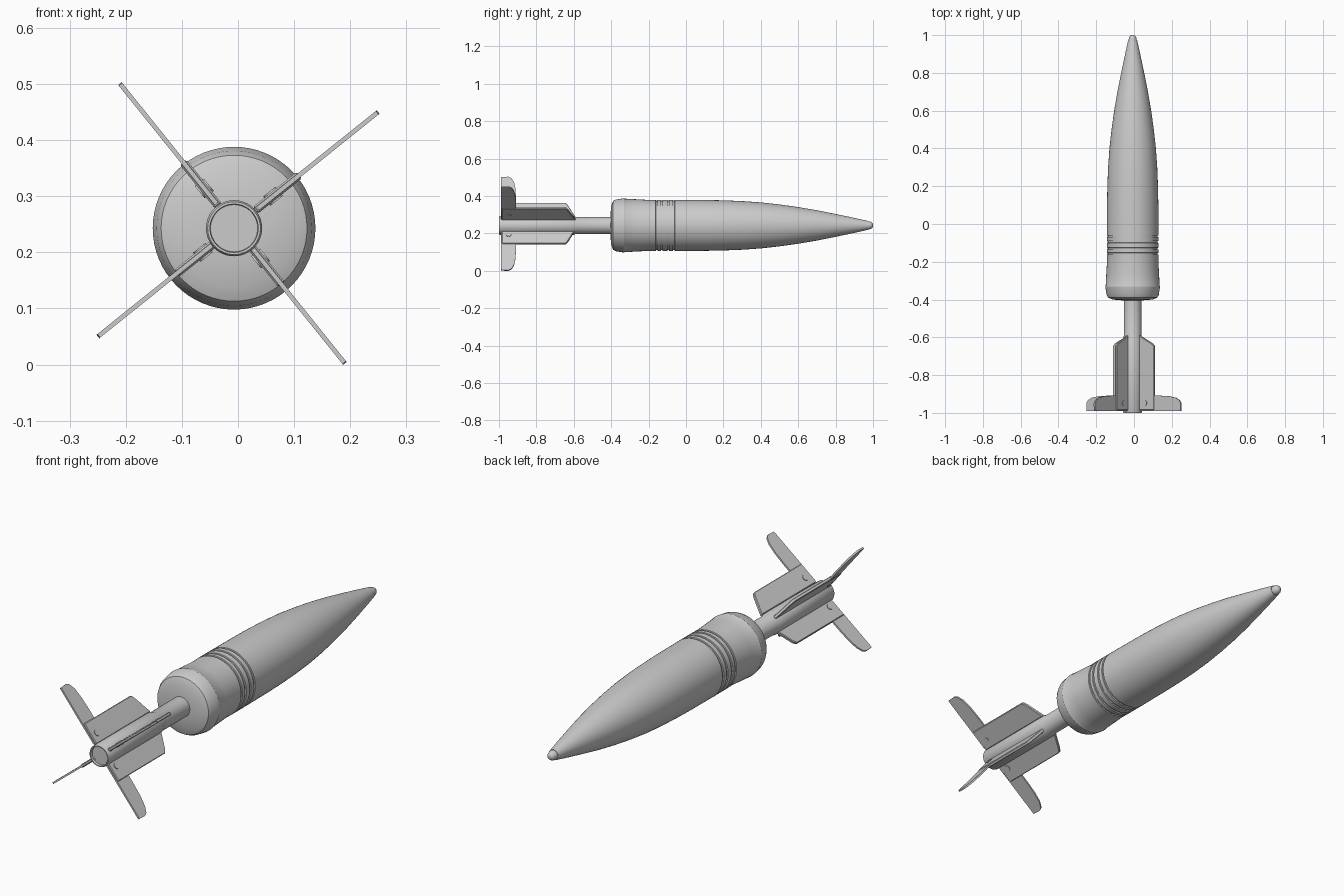
import bpy, bmesh
from math import sin, cos, pi, radians
from mathutils import Matrix, Vector

if "Cube" in bpy.data.objects:
    bpy.data.objects.remove(bpy.data.objects["Cube"])

AXIS = (-0.007, 0.243)      # x, z of the body axis, which runs along y


def finish(name, bm, angle=30):
    bmesh.ops.recalc_face_normals(bm, faces=bm.faces)
    me = bpy.data.meshes.new(name)
    bm.to_mesh(me)
    bm.free()
    ob = bpy.data.objects.new(name, me)
    bpy.context.collection.objects.link(ob)
    bpy.ops.object.select_all(action='DESELECT')
    ob.select_set(True)
    bpy.context.view_layer.objects.active = ob
    bpy.ops.object.shade_smooth_by_angle(angle=radians(angle))
    return ob


def lathe(name, profile, n=64):
    """Turn (y, radius) pairs around the body axis and cap both ends."""
    bm = bmesh.new()
    rings = [[bm.verts.new((AXIS[0] + r * cos(2 * pi * i / n), y,
                            AXIS[1] + r * sin(2 * pi * i / n)))
              for i in range(n)] for y, r in profile]
    for a, b in zip(rings, rings[1:]):
        for i in range(n):
            j = (i + 1) % n
            bm.faces.new((a[i], a[j], b[j], b[i]))
    bm.faces.new(rings[0])
    bm.faces.new(rings[-1])
    return finish(name, bm)


def plate(name, outline, thick, frame, bevel=0.0):
    """Extrude an (r, y) outline and place it in a fin frame."""
    bm = bmesh.new()
    face = bm.faces.new([bm.verts.new((r, y, -thick / 2)) for r, y in outline])
    ext = bmesh.ops.extrude_face_region(bm, geom=[face])
    bmesh.ops.translate(bm, vec=(0, 0, thick),
                        verts=[v for v in ext['geom'] if isinstance(v, bmesh.types.BMVert)])
    if bevel:
        bmesh.ops.bevel(bm, geom=bm.edges[:], offset=bevel, segments=1, affect='EDGES')
    bm.transform(frame)
    return finish(name, bm)


# Warhead body: boat tail, grooved driving band, long ogive
body = [(-0.405, 0.045), (-0.400, 0.105), (-0.390, 0.130), (-0.375, 0.138),
        (-0.332, 0.145), (-0.328, 0.143), (-0.27, 0.140), (-0.20, 0.136)]
for g in (-0.157, -0.13, -0.095, -0.065):
    body += [(g - 0.005, 0.137), (g - 0.004, 0.132), (g + 0.004, 0.132), (g + 0.005, 0.137)]
body += [(0.0, 0.1365), (0.1, 0.136), (0.2, 0.134), (0.3, 0.130), (0.4, 0.123),
         (0.5, 0.112), (0.6, 0.098), (0.7, 0.081), (0.8, 0.061), (0.9, 0.040),
         (0.972, 0.024)]
lathe("warhead_body", body)

# Nose fuze tip
lathe("nose_tip", [(0.965, 0.022), (0.973, 0.022), (0.988, 0.019), (0.996, 0.014), (1.0, 0.007)], 32)

# Tail boom with a recessed rear end
lathe("tail_boom", [(-0.988, 0.042), (-1.0, 0.043), (-1.0, 0.047), (-0.994, 0.050),
                    (-0.60, 0.050), (-0.59, 0.046), (-0.39, 0.046)], 48)

# Four fins: fixed plate, swept blade and pivot bolt
plate_shape = [(0.040, -0.985), (0.140, -0.985), (0.140, -0.645), (0.125, -0.632), (0.040, -0.590)]
blade_shape = [(0.045, -0.99), (0.318, -0.99), (0.320, -0.95), (0.311, -0.934),
               (0.285, -0.920), (0.240, -0.912), (0.180, -0.909), (0.045, -0.909)]
# mid points of the two fin planes and the angle of each fin
fins = [(38.7, 0.0, 0.25), (128.8, -0.01, 0.2515), (218.7, 0.0, 0.25), (308.8, -0.01, 0.2515)]
for k, (deg, cx, cz) in enumerate(fins, 1):
    a = radians(deg)
    out, along = Vector((cos(a), 0, sin(a))), Vector((0, 1, 0))
    frame = Matrix.Translation((cx, 0, cz)) @ Matrix((out, along, out.cross(along))).transposed().to_4x4()
    plate(f"fin_plate_{k}", plate_shape, 0.015, frame, 0.003)
    plate(f"fin_blade_{k}", blade_shape, 0.008, frame)
    bolt = [(0.08 + 0.014 * cos(2 * pi * i / 20), -0.948 + 0.014 * sin(2 * pi * i / 20)) for i in range(20)]
    plate(f"fin_bolt_{k}", bolt, 0.021, frame)
